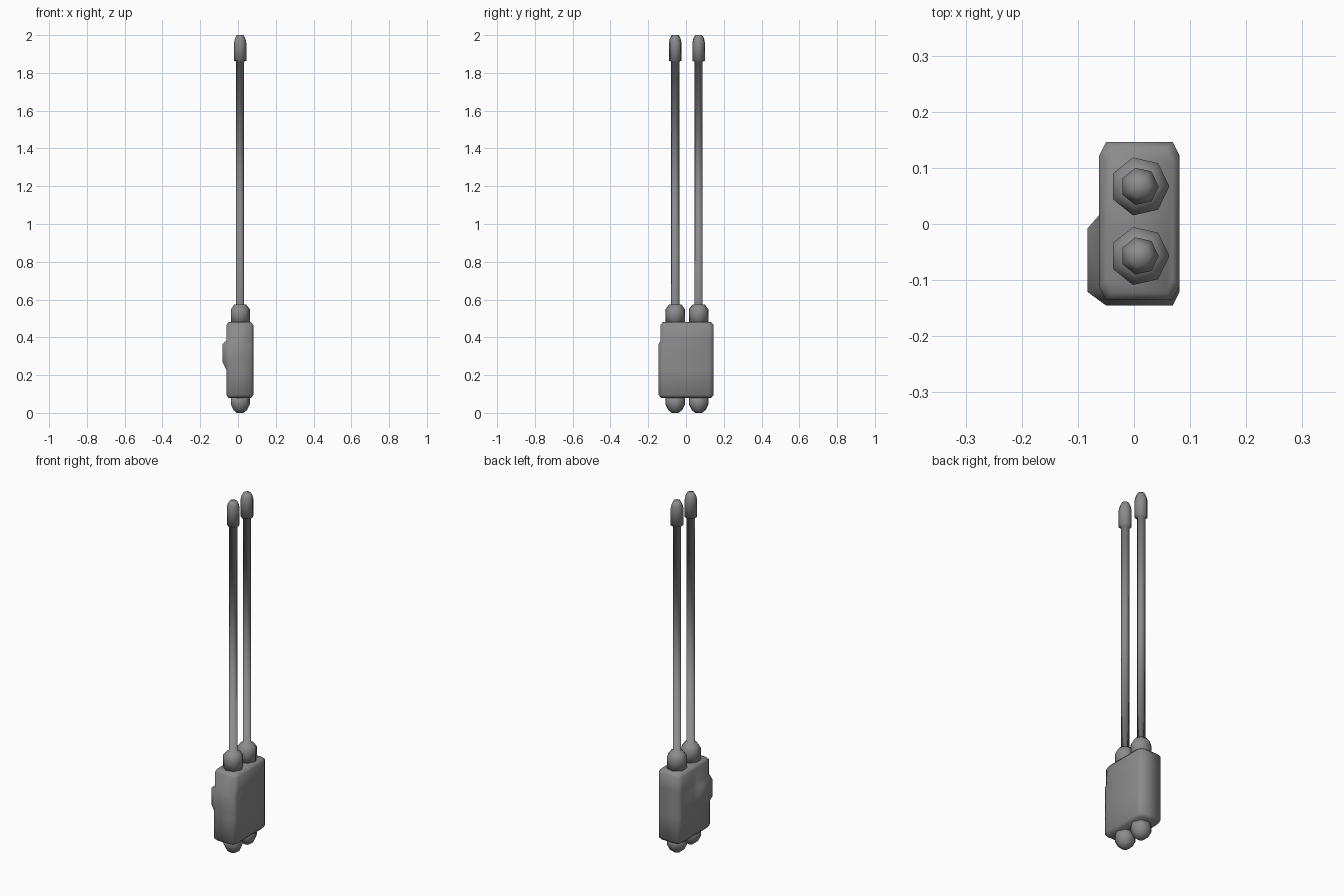
import bpy, bmesh
from math import cos, sin, pi

if "Cube" in bpy.data.objects:
    bpy.data.objects.remove(bpy.data.objects["Cube"])

# Dark grey plastic
dark = bpy.data.materials.new("dark_grey")
dark.diffuse_color = (0.26, 0.26, 0.26, 1)
dark.use_nodes = True
dark.node_tree.nodes["Principled BSDF"].inputs["Base Color"].default_value = dark.diffuse_color


def loft(name, rings):
    """Skin a stack of equal-length point rings, cap both ends, shade smooth."""
    bm = bmesh.new()
    vs = [[bm.verts.new(p) for p in ring] for ring in rings]
    n = len(rings[0])
    for a, b in zip(vs, vs[1:]):
        for i in range(n):
            j = (i + 1) % n
            bm.faces.new((a[i], a[j], b[j], b[i]))
    bm.faces.new(vs[0][::-1])
    bm.faces.new(vs[-1])
    bmesh.ops.recalc_face_normals(bm, faces=bm.faces[:])
    for f in bm.faces:
        f.smooth = True
    me = bpy.data.meshes.new(name)
    bm.to_mesh(me)
    bm.free()
    me.materials.append(dark)
    ob = bpy.data.objects.new(name, me)
    bpy.context.collection.objects.link(ob)
    return ob


def turned(name, x, y, profile, sides=7):
    """Low-poly turned part from (radius, height) pairs."""
    return loft(name, [[(x + r * cos(2 * pi * i / sides),
                         y + r * sin(2 * pi * i / sides), z)
                        for i in range(sides)] for r, z in profile])


def section(z, front, inset=0.0, bump=0.0):
    """Corner-cut rectangle at height z; bump pushes out the left face."""
    x0, x1 = -0.062 + inset, 0.081 - inset
    y0, y1 = front + inset, 0.146 - inset
    cx, cy = 0.012, 0.024
    return [(x0 + cx, y0, z), (x1 - cx, y0, z), (x1, y0 + cy, z), (x1, y1 - cy, z),
            (x1 - cx, y1, z), (x0 + cx, y1, z), (x0, y1 - cy, z), (x0, 0.016, z),
            (x0 - bump, -0.008, z), (x0 - bump, y0 + cy, z)]


# Housing: chamfered block, front stepping out below the raised left bump
loft("housing", [
    section(0.08, -0.145, inset=0.012),
    section(0.095, -0.145),
    section(0.23, -0.145),
    section(0.27, -0.145, bump=0.021),
    section(0.363, -0.145, bump=0.021),
    section(0.383, -0.135),
    section(0.465, -0.135),
    section(0.48, -0.135, inset=0.012)])

# Two antennas, each a knob below the housing and a collar, rod and tip above
for side, y in (("front", -0.057), ("back", 0.067)):
    x = 0.010
    turned(side + "_knob", x, y, [(0.053, 0.09), (0.053, 0.045),
                                  (0.038, 0.015), (0.018, 0.0)])
    turned(side + "_antenna", x, y, [
        (0.053, 0.47), (0.053, 0.548), (0.033, 0.574), (0.022, 0.574),
        (0.022, 1.86), (0.034, 1.864), (0.034, 1.96), (0.029, 1.982), (0.019, 2.0)])
